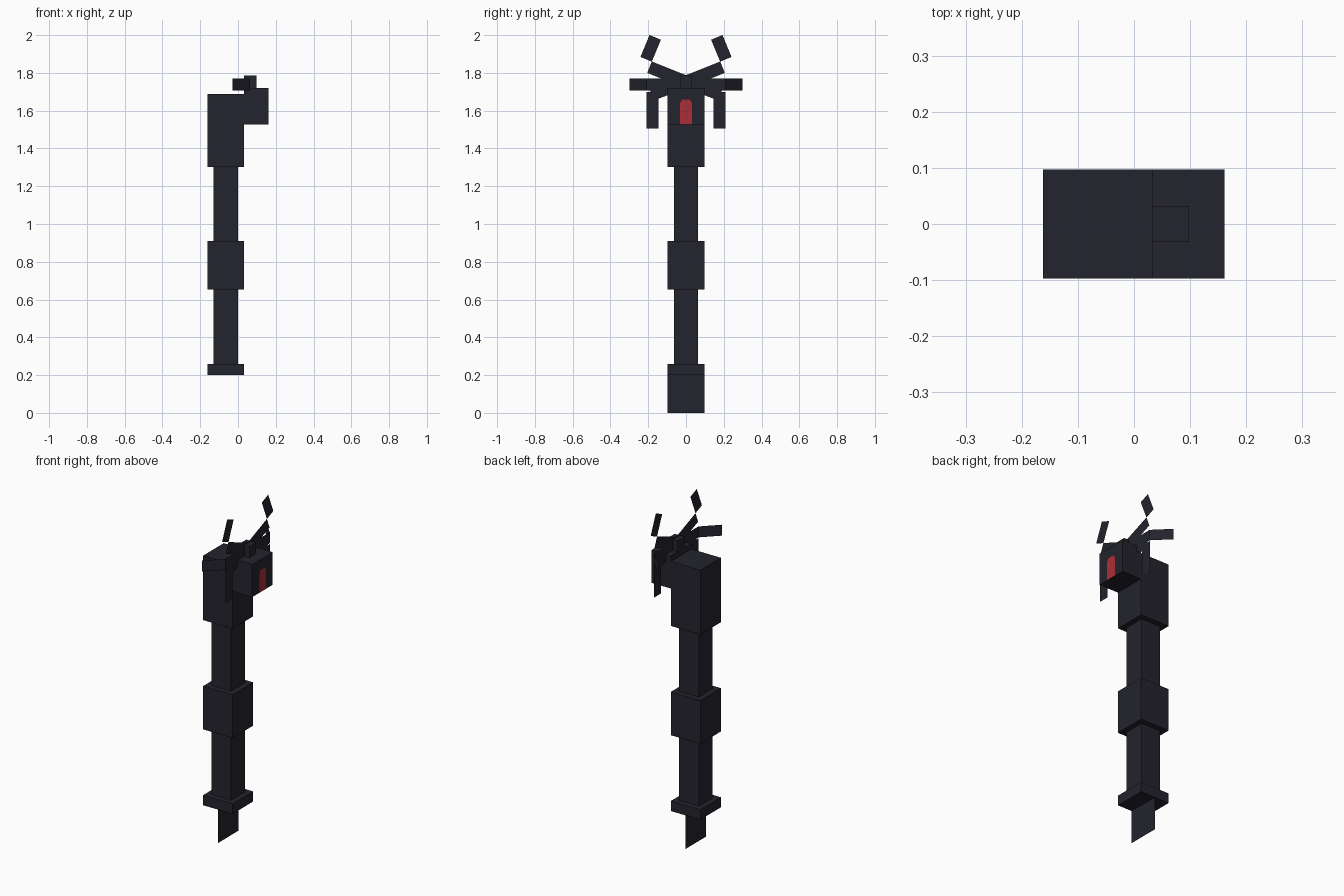
import bpy
import bmesh
from mathutils import Vector

old = bpy.data.objects.get("Cube")
if old:
    bpy.data.objects.remove(old, do_unlink=True)


def make_material(name, rgb):
    mat = bpy.data.materials.new(name)
    mat.use_nodes = True
    mat.diffuse_color = (*rgb, 1)
    bsdf = mat.node_tree.nodes["Principled BSDF"]
    bsdf.inputs["Base Color"].default_value = (*rgb, 1)
    bsdf.inputs["Roughness"].default_value = 0.8
    return mat


DARK = make_material("dark slate", (0.017, 0.017, 0.026))
RED = make_material("red", (0.42, 0.026, 0.036))


def finish(name, bm, mat):
    mesh = bpy.data.meshes.new(name)
    bm.to_mesh(mesh)
    bm.free()
    mesh.materials.append(mat)
    obj = bpy.data.objects.new(name, mesh)
    bpy.context.collection.objects.link(obj)
    return obj


def box(name, x0, x1, half_y, z0, z1):
    bm = bmesh.new()
    bmesh.ops.create_cube(bm, size=1)
    for v in bm.verts:
        v.co = Vector(((x0 + x1) / 2 + v.co.x * (x1 - x0),
                       v.co.y * 2 * half_y,
                       (z0 + z1) / 2 + v.co.z * (z1 - z0)))
    return finish(name, bm, DARK)


def sheet(name, points, mat=DARK):
    bm = bmesh.new()
    bm.faces.new([bm.verts.new(p) for p in points])
    return finish(name, bm, mat)


U = 0.0325          # half width of every thin strip
LEG_X = 0.064       # plane of the legs


def strip(name, start, end, side):
    """Flat strip in the leg plane along a centre line given in (y, z)."""
    a, b = Vector(start), Vector(end)
    d = (b - a).normalized()
    n = Vector((-d.y, d.x)) * U
    sheet(name, [(LEG_X, p.x * side, p.y) for p in (a + n, a - n, b - n, b + n)])


# Column: thick blocks and thin shafts stacked on one axis
C = -0.065
for name, half, z0, z1 in (("base_block", 0.097, 0.20, 0.26),
                           ("lower_shaft", 0.0645, 0.26, 0.652),
                           ("middle_block", 0.097, 0.652, 0.91),
                           ("upper_shaft", 0.0645, 0.91, 1.303),
                           ("head_block", 0.097, 1.303, 1.687)):
    box(name, C - half, C + half, half, z0, z1)

# Flat blade under the base
sheet("bottom_blade", [(C, -0.097, 0), (C, 0.097, 0), (C, 0.097, 0.2), (C, -0.097, 0.2)])

# Snout and the small hub on top of it
box("snout", 0.032, 0.161, 0.097, 1.526, 1.72)
box("leg_hub", 0.032, 0.097, 0.0325, 1.72, 1.785)

# Arched red mark on the snout
sheet("red_mark", [(0.1625, y, z) for y, z in (
    (-0.032, 1.527), (0.032, 1.527), (0.032, 1.64),
    (0.02, 1.658), (-0.02, 1.658), (-0.032, 1.64))], RED)

# Three jointed flat legs on each side
for label, s in (("left", 1), ("right", -1)):
    strip(label + "_upper_leg_inner", (0, 1.753), (0.193, 1.83), s)
    strip(label + "_upper_leg_tip", (0.211, 1.872), (0.163, 1.988), s)
    strip(label + "_lower_leg_inner", (0, 1.753), (0.182, 1.685), s)
    strip(label + "_lower_leg_tip", (0.177, 1.70), (0.177, 1.506), s)
    strip(label + "_middle_leg_inner", (0, 1.738), (0.208, 1.738), s)
    # Tip of the middle leg folds backwards
    sheet(label + "_middle_leg_tip", [
        (LEG_X, 0.208 * s, 1.7055), (-0.028, 0.3 * s, 1.7055),
        (-0.028, 0.3 * s, 1.7705), (LEG_X, 0.208 * s, 1.7705)])
